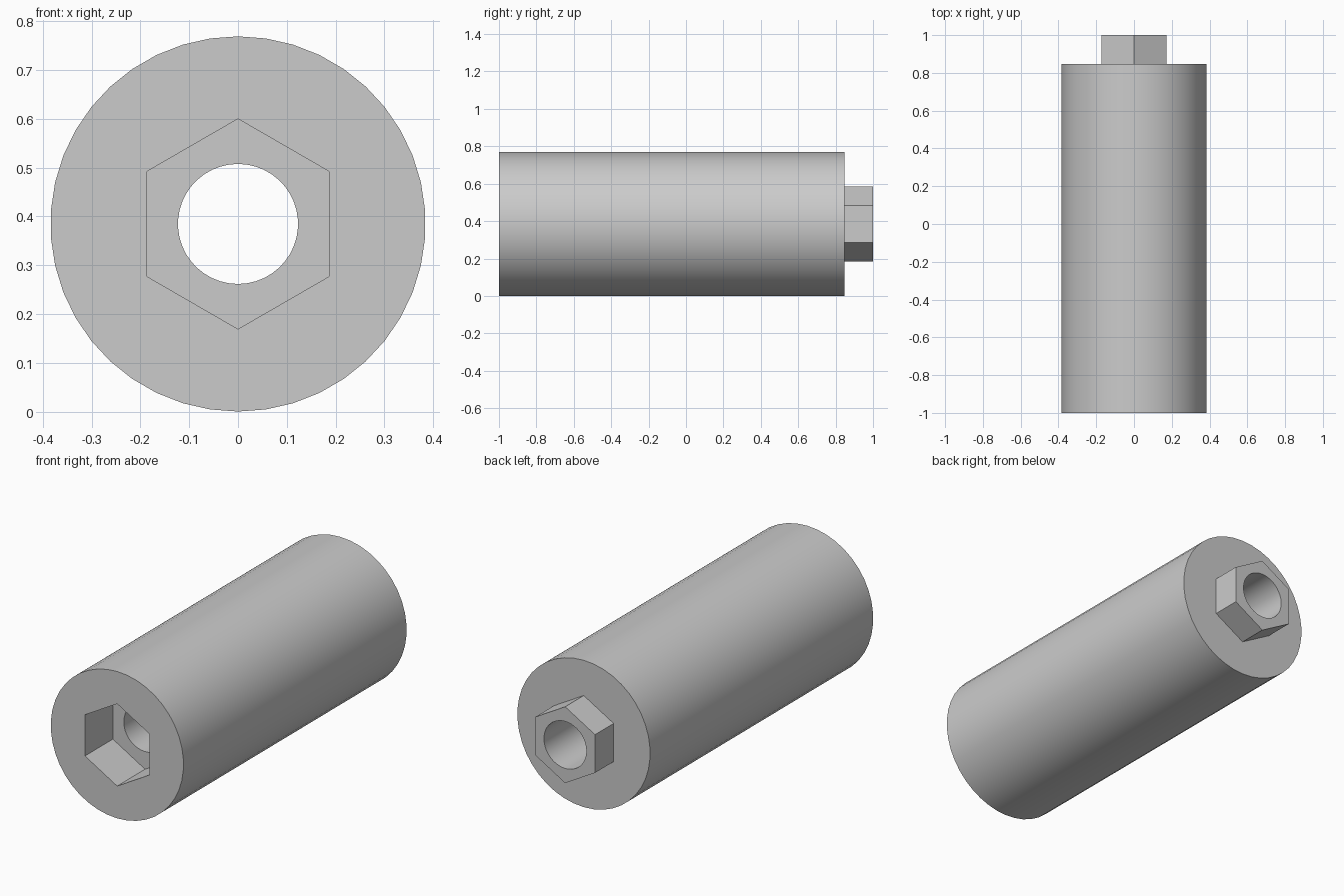
import bpy
import math

if "Cube" in bpy.data.objects:
    bpy.data.objects.remove(bpy.data.objects["Cube"], do_unlink=True)

U = 2 / 13            # one design unit: body 12 long, peg 1 long
AXIS_Z = 2.5 * U      # height of the long axis

grey = bpy.data.materials.new("light_grey")
grey.use_nodes = True
grey.diffuse_color = (0.6, 0.6, 0.6, 1)
grey.node_tree.nodes["Principled BSDF"].inputs["Base Color"].default_value = (0.6, 0.6, 0.6, 1)


def prism(name, sides, radius, y0, y1):
    """Regular prism lying along y, with a corner pointing up."""
    bpy.ops.mesh.primitive_cylinder_add(
        vertices=sides, radius=radius, depth=y1 - y0,
        location=(0, (y0 + y1) / 2, AXIS_Z), rotation=(math.pi / 2, 0, 0))
    ob = bpy.context.object
    ob.name = name
    ob.data.materials.append(grey)
    return ob


def combine(target, tool, operation):
    """Apply a boolean and discard the tool."""
    mod = target.modifiers.new(operation.lower(), 'BOOLEAN')
    mod.operation = operation
    mod.solver = 'EXACT'
    mod.object = tool
    bpy.context.view_layer.objects.active = target
    bpy.ops.object.modifier_apply(modifier=mod.name)
    bpy.data.objects.remove(tool, do_unlink=True)


# Round body with the hexagonal peg on its back end
body = prism("spacer_body", 42, 2.5 * U, -1, 1 - U)
combine(body, prism("hex_peg", 6, 1.3 * U, 1 - 2 * U, 1), 'UNION')

# Through bore and the hexagonal socket in the front end
combine(body, prism("bore_cutter", 42, 0.8 * U, -1.2, 1.2), 'DIFFERENCE')
combine(body, prism("socket_cutter", 6, 1.4 * U, -1.2, -1 + 1.5 * U), 'DIFFERENCE')

# Smooth round walls, crisp rims and flats
bpy.ops.object.select_all(action='DESELECT')
body.select_set(True)
bpy.context.view_layer.objects.active = body
bpy.ops.object.shade_smooth_by_angle(angle=math.radians(30))
